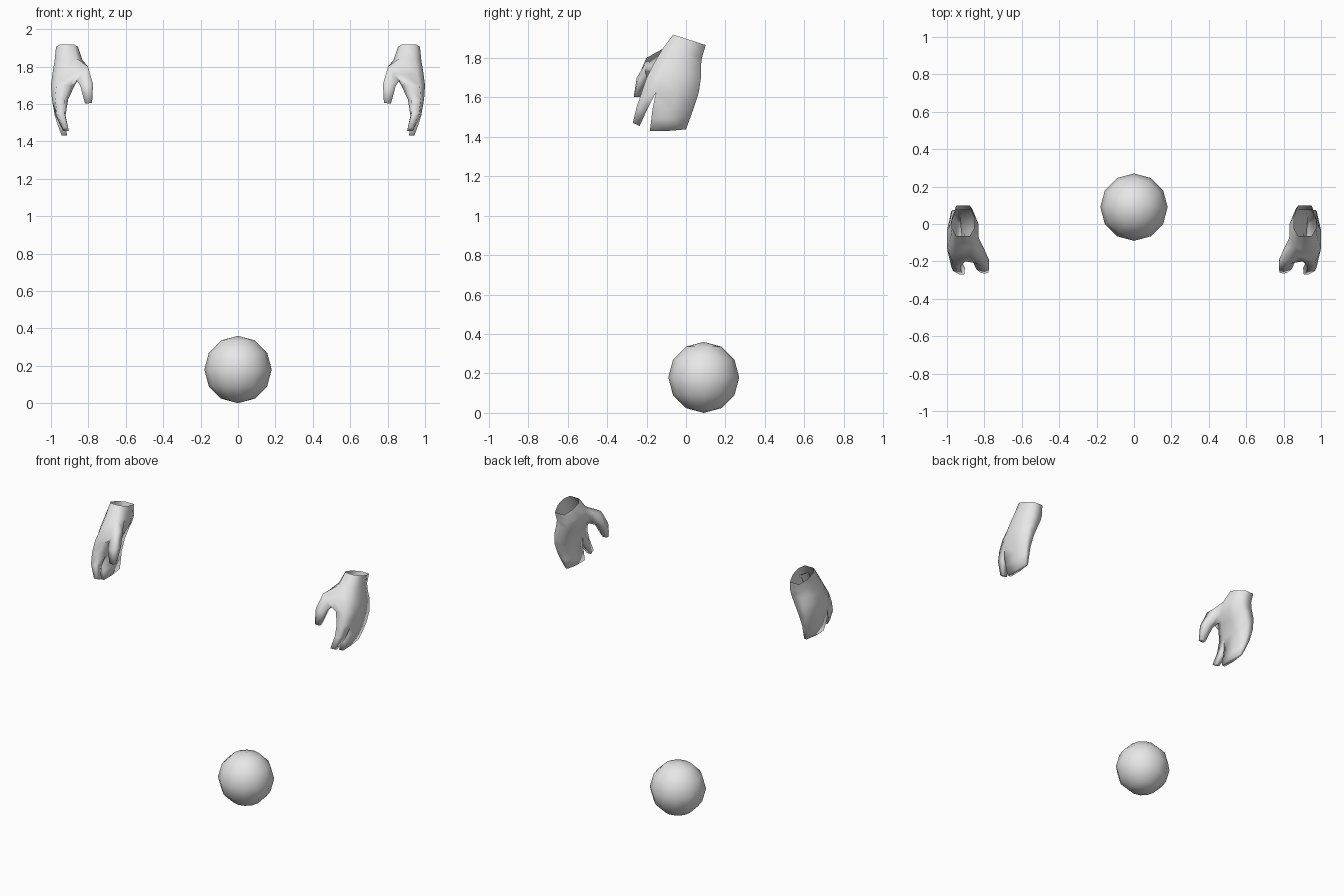
import bpy, bmesh, math

if "Cube" in bpy.data.objects:
    bpy.data.objects.remove(bpy.data.objects["Cube"])

grey = bpy.data.materials.new("plain_grey")
grey.diffuse_color = (0.8, 0.8, 0.8, 1)
grey.use_nodes = True
grey.node_tree.nodes["Principled BSDF"].inputs["Base Color"].default_value = grey.diffuse_color


def finish(bm, name):
    bmesh.ops.recalc_face_normals(bm, faces=bm.faces[:])
    mesh = bpy.data.meshes.new(name)
    bm.to_mesh(mesh)
    bm.free()
    mesh.materials.append(grey)
    for p in mesh.polygons:
        p.use_smooth = True
    obj = bpy.data.objects.new(name, mesh)
    bpy.context.collection.objects.link(obj)
    return obj


def hand(name, side):
    bm = bmesh.new()

    def vert(x, y, z):
        return bm.verts.new((side * x, y, z))

    def bridge(a, b):
        n = len(a)
        for i in range(n):
            j = (i + 1) % n
            bm.faces.new((a[i], a[j], b[j], b[i]))

    def loft(start, rings):
        for ring in rings:
            bridge(start, ring)
            start = ring
        bm.faces.new(start)

    # palm ring: outer side front to back, then inner side back to front
    def palm_ring(z, slope, y0, y1, xi, xo, pinch):
        mid, half = (xi + xo) / 2, (xo - xi) / 2
        pts = []
        for sgn, order in ((1, (0, .25, .6, 1)), (-1, (1, .6, .25, 0))):
            for t in order:
                y = y0 + t * (y1 - y0)
                w = half * (pinch if t in (0, 1) else 1)
                pts.append(vert(mid + sgn * w, y, z + slope * (y - (y0 + y1) / 2)))
        return pts

    wrist = palm_ring(1.892, -.32, -.065, .10, .855, .973, .6)
    r1 = palm_ring(1.825, -.2, -.12, .082, .832, .98, .55)
    r2 = palm_ring(1.76, 0, -.17, .075, .838, .992, .55)
    r3 = palm_ring(1.70, 0, -.20, .076, .872, 1.0, .55)
    r4 = palm_ring(1.625, 0, -.225, .065, .908, .995, .6)

    # palm walls, leaving the thumb root open on the inner front
    for a, b in ((wrist, r1), (r1, r2), (r2, r3), (r3, r4)):
        for i in range(8):
            j = (i + 1) % 8
            if i == 6 and a in (r1, r2):
                continue
            bm.faces.new((a[i], a[j], b[j], b[i]))

    # thumb: xi/xo with their heights, y range
    def thumb_ring(xi, zi, xo, zo, y0, y1):
        xm, zm = (xi + xo) / 2, (zi + zo) / 2
        e = (y1 - y0) * .12
        return [vert(xi, y0 + e, zi), vert(xi, y1 - e, zi), vert(xm, y1, zm),
                vert(xo, y1 - e, zo), vert(xo, y0 + e, zo), vert(xm, y0, zm)]

    loft([r1[7], r1[6], r2[6], r3[6], r3[7], r2[7]],
         [thumb_ring(.802, 1.80, .862, 1.725, -.212, -.12),
          thumb_ring(.775, 1.705, .843, 1.695, -.25, -.185),
          thumb_ring(.78, 1.605, .818, 1.602, -.265, -.233)])

    # index finger
    def index_ring(z, xi, xo, y0, y1):
        e = (xo - xi) * .12
        return [vert(xi + e, y0, z + .008), vert(xo - e, y0, z + .008),
                vert(xo, y1, z - .008), vert(xi, y1, z - .008)]

    loft([r4[7], r4[0], r4[1], r4[6]],
         [index_ring(1.545, .922, .975, -.25, -.198),
          index_ring(1.463, .904, .936, -.27, -.235)])

    # remaining fingers, joined as one
    def finger_ring(z, xi, xo, y0, y1):
        ym, xm, h = y0 + .5 * (y1 - y0), (xi + xo) / 2, (xo - xi) * .33
        return [vert(xo, y0, z), vert(xo, ym, z), vert(xm + h, y1, z + .008),
                vert(xm - h, y1, z + .008), vert(xi, ym, z), vert(xi, y0, z)]

    loft([r4[1], r4[2], r4[3], r4[4], r4[5], r4[6]],
         [finger_ring(1.54, .922, .98, -.17, .04),
          finger_ring(1.49, .918, .965, -.176, .022),
          finger_ring(1.43, .915, .942, -.183, 0)])
    return finish(bm, name)


hand("right_hand", 1)
hand("left_hand", -1)

# ball
bm = bmesh.new()
bmesh.ops.create_uvsphere(bm, u_segments=12, v_segments=6, radius=.18)
ball = finish(bm, "ball")
ball.location = (0, .09, .18)
